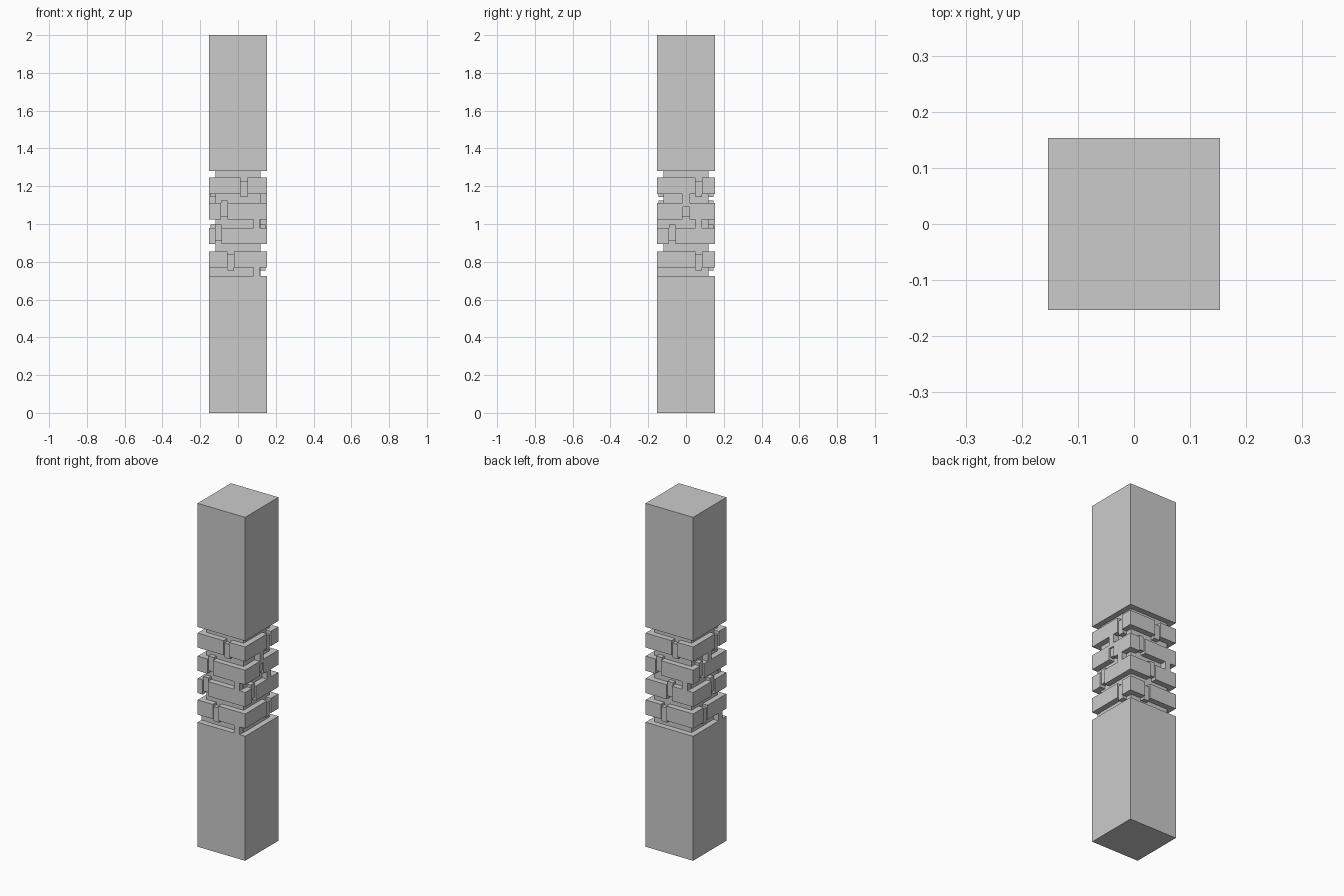
import bpy, bmesh
from mathutils import Matrix, Vector
from math import radians

if "Cube" in bpy.data.objects:
    bpy.data.objects.remove(bpy.data.objects["Cube"])

R, CORE = 0.153, 0.12


def add_box(bm, x0, x1, y0, y1, z0, z1, rot=0):
    m = (Matrix.Rotation(radians(rot), 4, 'Z')
         @ Matrix.Translation(((x0 + x1) / 2, (y0 + y1) / 2, (z0 + z1) / 2))
         @ Matrix.Diagonal((x1 - x0, y1 - y0, z1 - z0, 1)))
    bmesh.ops.create_cube(bm, size=1, matrix=m)


def finish(bm, name):
    me = bpy.data.meshes.new(name)
    bm.to_mesh(me)
    bm.free()
    ob = bpy.data.objects.new(name, me)
    bpy.context.collection.objects.link(ob)
    return ob


# Plain pillar blocks and recessed core
for name, r, z0, z1 in (("lower_block", R, 0, 0.725), ("upper_block", R, 1.28, 2),
                        ("core", CORE, 0.725, 1.28)):
    bm = bmesh.new()
    add_box(bm, -r, r, -r, r, z0, z1)
    finish(bm, name)

# Carved bands: heights, then per face the jog centres and vertical links
BANDS = [(1.16, 1.245), (1.025, 1.11), (0.895, 0.98), (0.77, 0.855)]
JOG_SHIFT = [-0.017, 0.015, 0.017, -0.015]
FACES = {
    "front": (0, [0.032, -0.072, -0.105, -0.038], [(0.1, 0.97, 1.035), (0.1, 0.725, 0.80)]),
    "right": (90, [0.067, 0.0, -0.072, 0.067], [(0.0, 1.09, 1.165), (0.067, 0.95, 1.03)]),
    "back": (180, [0.032, -0.072, 0.0, -0.038], [(0.1, 0.97, 1.035)]),
    "left": (270, [0.067, -0.072, 0.032, -0.038], [(0.0, 1.09, 1.165), (0.1, 0.725, 0.80)]),
}
W = 0.0175
for face, (rot, jogs, links) in FACES.items():
    bm = bmesh.new()
    for (z0, z1), jog, dz in zip(BANDS, jogs, JOG_SHIFT):
        # two bars with a small shifted key between them
        add_box(bm, -R, jog - W, -R, -CORE, z0, z1, rot)
        add_box(bm, jog + W, R, -R, -CORE, z0, z1, rot)
        add_box(bm, jog - W, jog + W, -R + 0.008, -CORE, z0 + dz, z1 + dz, rot)
    for x, z0, z1 in links:
        add_box(bm, x - W, x + W, -R, -CORE, z0, z1, rot)
    finish(bm, face + "_carved_bands")
